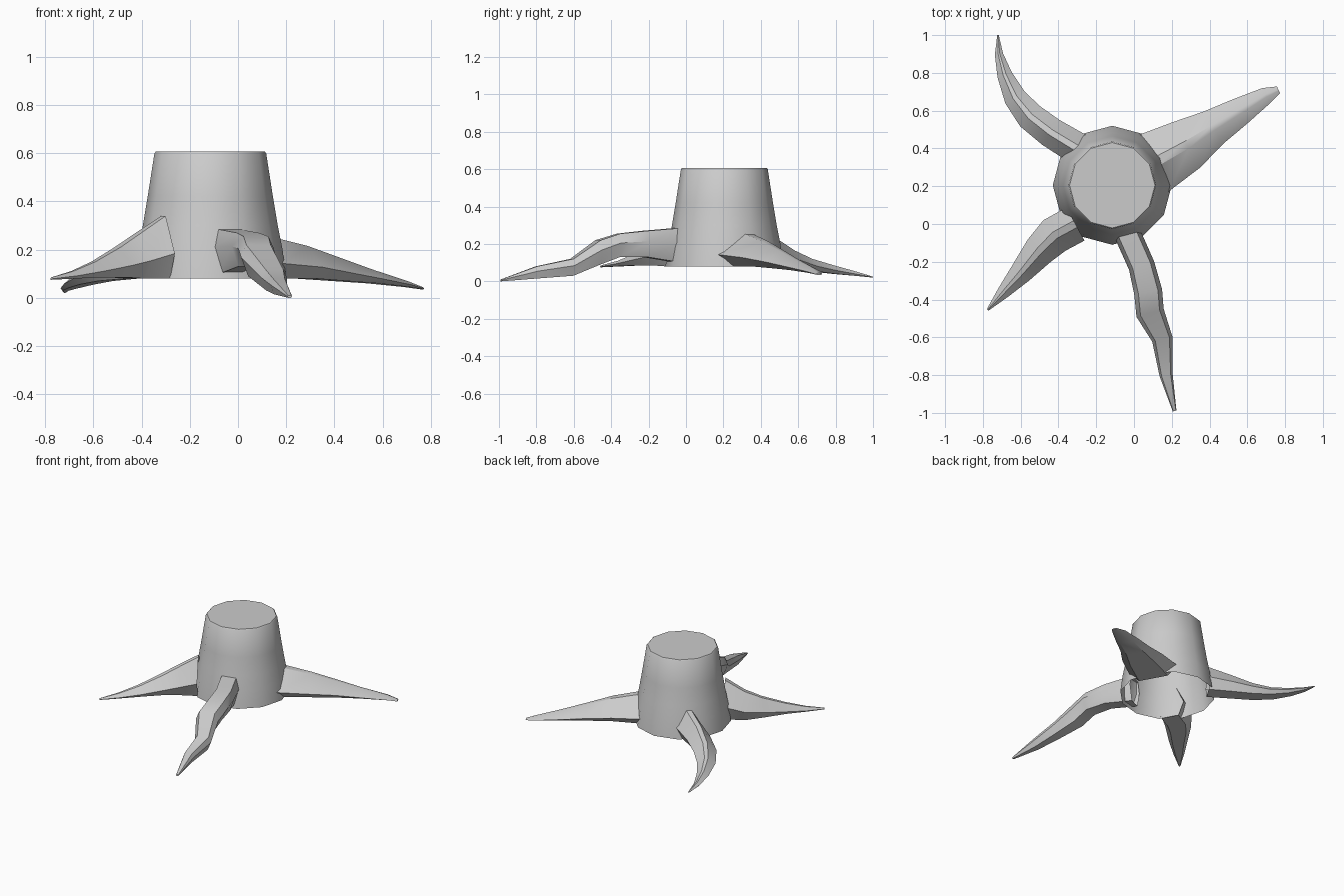
import bpy, bmesh, math
from mathutils import Vector

cube = bpy.data.objects.get("Cube")
if cube:
    bpy.data.objects.remove(cube, do_unlink=True)

bark = bpy.data.materials.new("pale_grey")
bark.use_nodes = True
color = (0.6, 0.6, 0.6, 1)
bark.diffuse_color = color
bark.node_tree.nodes["Principled BSDF"].inputs["Base Color"].default_value = color


def loft(name, rings, angle):
    """Skin a list of closed rings and cap the last one; the first stays open."""
    bm = bmesh.new()
    loops = [[bm.verts.new(p) for p in ring] for ring in rings]
    for low, high in zip(loops, loops[1:]):
        n = len(low)
        for i in range(n):
            j = (i + 1) % n
            bm.faces.new((low[i], low[j], high[j], high[i]))
    bm.faces.new(loops[-1])
    mesh = bpy.data.meshes.new(name)
    bm.to_mesh(mesh)
    bm.free()
    mesh.materials.append(bark)
    obj = bpy.data.objects.new(name, mesh)
    bpy.context.collection.objects.link(obj)
    bpy.ops.object.select_all(action="DESELECT")
    obj.select_set(True)
    bpy.context.view_layer.objects.active = obj
    bpy.ops.object.shade_smooth_by_angle(angle=math.radians(angle))
    return obj


def root(name, path, flat, shoulder):
    """Six-sided root; path holds x, y, half width, top height, bottom height."""
    rings = []
    for k, (x, y, w, top, bottom) in enumerate(path):
        before, after = path[max(k - 1, 0)], path[min(k + 1, len(path) - 1)]
        along = Vector((after[0] - before[0], after[1] - before[1])).normalized()
        side = Vector((along.y, -along.x)) * w
        middle = bottom + (top - bottom) * shoulder
        outline = [(1, middle), (flat, top), (-flat, top),
                   (-1, middle), (-0.6, bottom), (0.6, bottom)]
        rings.append([(x + side.x * s, y + side.y * s, z) for s, z in outline])
    return loft(name, rings, 35)


# Tapered trunk, open underneath and closed on top
trunk_profile = [(0.315, 0.08), (0.3, 0.2), (0.28, 0.3), (0.26, 0.42), (0.232, 0.6), (0.226, 0.607)]
sides = 12
trunk_rings = [
    [(-0.115 + r * math.cos(math.tau * i / sides), 0.205 + r * math.sin(math.tau * i / sides), z)
     for i in range(sides)]
    for r, z in trunk_profile
]
loft("trunk", trunk_rings, 40)

# Arched root reaching to the front
root("front_root", [
    (-0.04, -0.04, 0.07, 0.285, 0.1), (0.04, -0.22, 0.07, 0.27, 0.13),
    (0.075, -0.36, 0.075, 0.255, 0.13), (0.085, -0.47, 0.075, 0.22, 0.09),
    (0.15, -0.61, 0.055, 0.12, 0.03), (0.17, -0.8, 0.035, 0.08, 0.015),
    (0.215, -0.99, 0.01, 0.01, 0)], 0.7, 0.6)

# Broad straight root
root("back_left_root", [
    (0.1, 0.32, 0.17, 0.26, 0.08), (0.28, 0.42, 0.14, 0.215, 0.08),
    (0.42, 0.51, 0.1, 0.165, 0.07), (0.56, 0.595, 0.075, 0.115, 0.06),
    (0.7, 0.68, 0.045, 0.07, 0.045), (0.765, 0.71, 0.02, 0.045, 0.035)], 0.15, 0.35)

# Curled root
root("back_right_root", [
    (-0.3, 0.4, 0.085, 0.27, 0.08), (-0.44, 0.485, 0.08, 0.22, 0.08),
    (-0.55, 0.57, 0.075, 0.165, 0.07), (-0.63, 0.67, 0.06, 0.12, 0.055),
    (-0.685, 0.79, 0.04, 0.085, 0.04), (-0.715, 0.9, 0.022, 0.055, 0.03),
    (-0.72, 1, 0.004, 0.025, 0.02)], 0.2, 0.4)

# Steep root
root("front_right_root", [
    (-0.31, 0, 0.1, 0.34, 0.08), (-0.42, -0.06, 0.1, 0.265, 0.08),
    (-0.5, -0.14, 0.085, 0.21, 0.085), (-0.6, -0.26, 0.06, 0.15, 0.085),
    (-0.69, -0.36, 0.035, 0.11, 0.08), (-0.775, -0.455, 0.006, 0.085, 0.075)], 0.2, 0.4)
